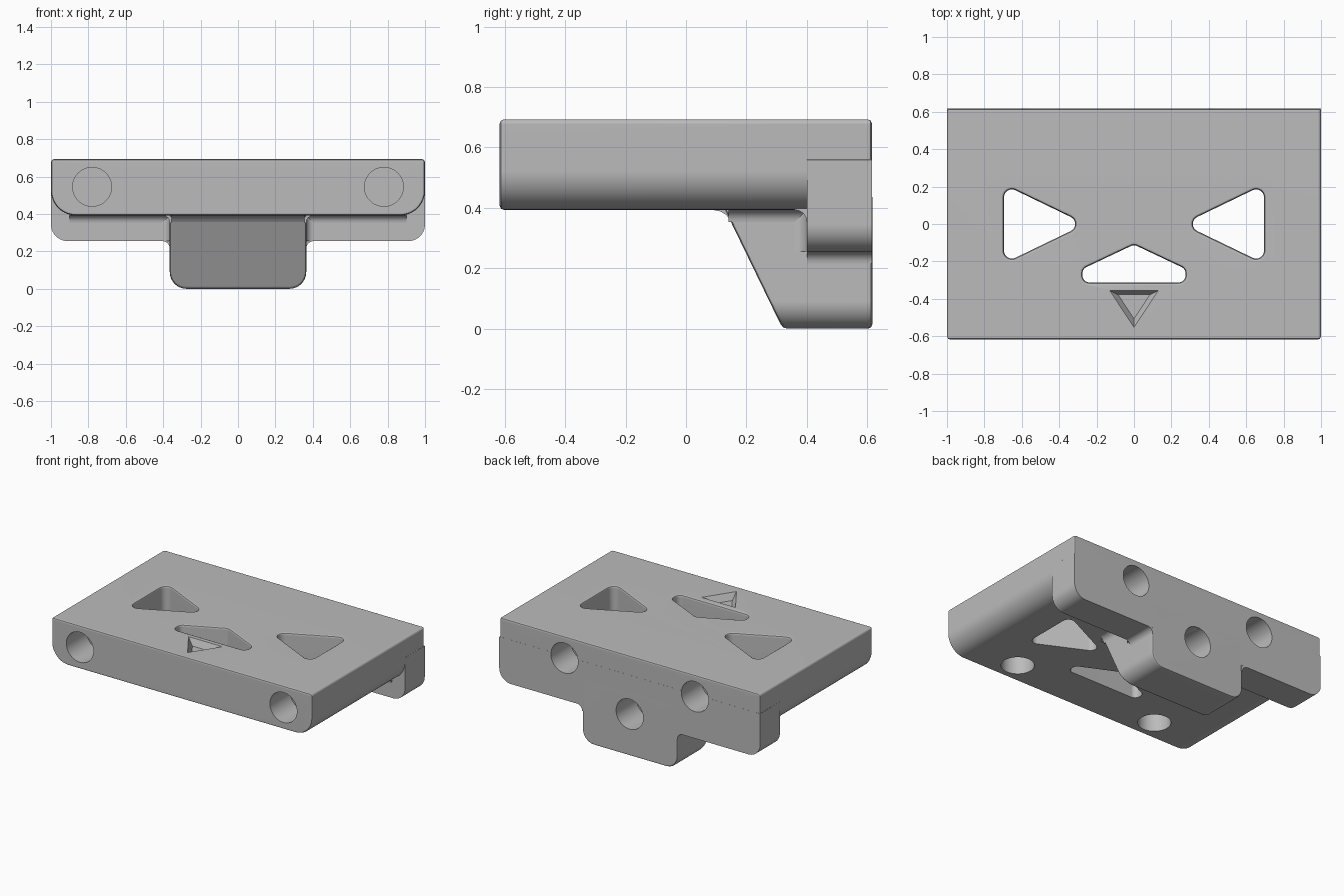
import bpy, bmesh, math
from mathutils import Vector

cube = bpy.data.objects.get("Cube")
if cube:
    bpy.data.objects.remove(cube)

grey = bpy.data.materials.new("plain grey")
grey.use_nodes = True
grey.diffuse_color = (0.5, 0.5, 0.5, 1)
grey.node_tree.nodes["Principled BSDF"].inputs["Base Color"].default_value = (0.5, 0.5, 0.5, 1)

AXES = {
    "X": lambda u, v, w: (w, u, v),
    "Y": lambda u, v, w: (u, w, v),
    "Z": lambda u, v, w: (u, v, w),
}


def rounded(points, radii, offset=0.0, steps=10):
    """Convex outline with rounded corners, optionally grown by offset."""
    pts = [Vector((*p, 0)) for p in points]
    out = []
    for i, p in enumerate(pts):
        r = radii[i]
        d1 = (pts[i - 1] - p).normalized()
        d2 = (pts[(i + 1) % len(pts)] - p).normalized()
        half = d1.angle(d2) / 2
        c = p + (d1 + d2).normalized() * r / math.sin(half)
        t = r / math.tan(half)
        a = (p + d1 * t - c).normalized()
        b = (p + d2 * t - c).normalized()
        for k in range(steps + 1):
            q = c + a.slerp(b, k / steps) * (r + offset)
            out.append((q.x, q.y))
    return out


def loft(name, axis, rings):
    """Closed solid through a list of (outline, position along axis)."""
    bm = bmesh.new()
    loops = [[bm.verts.new(AXES[axis](u, v, w)) for u, v in ring] for ring, w in rings]
    n = len(loops[0])
    for a, b in zip(loops, loops[1:]):
        for i in range(n):
            j = (i + 1) % n
            bm.faces.new((a[i], a[j], b[j], b[i]))
    bm.faces.new(loops[0])
    bm.faces.new(loops[-1])
    bmesh.ops.recalc_face_normals(bm, faces=bm.faces)
    mesh = bpy.data.meshes.new(name)
    bm.to_mesh(mesh)
    bm.free()
    mesh.materials.append(grey)
    obj = bpy.data.objects.new(name, mesh)
    bpy.context.collection.objects.link(obj)
    return obj


def prism(name, axis, outline, lo, hi):
    return loft(name, axis, [(outline, lo), (outline, hi)])


def soft_prism(name, axis, points, radii, lo, hi, e=0.014):
    """Prism whose two end rims are softly rounded."""
    steps = [(-e, 0), (-0.3 * e, 0.3 * e), (0, e)]
    rings = [(rounded(points, radii, o), lo + d) for o, d in steps]
    rings += [(rounded(points, radii, o), hi - d) for o, d in reversed(steps)]
    return loft(name, axis, rings)


def fillet(name, axis, corner, signs, r, lo, hi):
    """Concave strip that softens an inside corner."""
    (a, b), (sa, sb) = corner, signs
    ring = [(a - sa * 0.01, b - sb * 0.01), (a + sa * r, b - sb * 0.01)]
    for k in range(9):
        t = k / 8 * math.pi / 2
        ring.append((a + sa * r * (1 - math.sin(t)), b + sb * r * (1 - math.cos(t))))
    ring.append((a - sa * 0.01, b + sb * r))
    return prism(name, axis, ring, lo, hi)


def box_outline(half, lo, hi):
    return [(-half, lo), (half, lo), (half, hi), (-half, hi)]


BACK, UNDER, TOP, LIP, TAB = 0.617, 0.393, 0.693, 0.255, 0.365

# Main plate, rear lip and hanging tab
plate = soft_prism("main_plate", "Y", box_outline(0.999, UNDER, TOP),
                   [0.13, 0.13, 0.016, 0.016], -BACK, BACK - 0.001)
lip = prism("rear_lip", "Y", rounded(box_outline(1, LIP, 0.56), [0.09, 0.09, 0.002, 0.002]),
            0.4, BACK - 0.0005)
tab = soft_prism("rear_tab", "Y", box_outline(TAB, 0, 0.45),
                 [0.09, 0.09, 0.016, 0.016], 0.32, BACK)
for v in tab.data.vertices:          # lean the front face of the tab
    if v.co.y < 0.45:
        v.co.y -= 0.485 * v.co.z

# Softened inside corners
trim = [fillet("lip_fillet", "X", (0.4, UNDER), (-1, -1), 0.04, -0.9, 0.9)]
trim.append(prism("tab_front_fillet", "X",
                  [(0.09, 0.4), (0.09, 0.393), (0.115, 0.388), (0.135, 0.375),
                   (0.15, 0.352), (0.2, 0.4)], -0.355, 0.355))
for s, side in ((1, "left"), (-1, "right")):
    trim.append(fillet(side + "_tab_lip_fillet", "Y", (s * TAB, LIP), (s, -1), 0.04, 0.4, BACK - 0.001))
    trim.append(fillet(side + "_tab_plate_fillet", "Y", (s * TAB, UNDER), (s, -1), 0.04, 0.14, 0.41))
    trim.append(fillet(side + "_tab_corner_fillet", "Z", (s * TAB, 0.4), (s, -1), 0.04, LIP, 0.4))

# Cutters: windows through the plate, with flared upper rims
cutters = []


def window(points, r):
    radii = [r] * len(points)
    rings = [(0, UNDER - 0.1), (0, TOP - 0.016), (0.005, TOP - 0.005), (0.016, TOP), (0.016, TOP + 0.05)]
    cutters.append(loft("window_cutter", "Z", [(rounded(points, radii, o), z) for o, z in rings]))


for s in (1, -1):
    window([(s * 0.695, 0.21), (s * 0.695, -0.21), (s * 0.26, 0)], 0.042)
window([(0, -0.11), (0.275, -0.24), (0.275, -0.312), (-0.275, -0.312), (-0.275, -0.24)], 0.035)

# Cutter: sunken arrow mark with sloped walls
cutters.append(loft("arrow_cutter", "Z", [
    ([(-0.085, -0.378), (0.085, -0.378), (0, -0.507)], TOP - 0.045),
    ([(-0.13, -0.356), (0.13, -0.356), (0, -0.552)], TOP),
    ([(-0.13, -0.356), (0.13, -0.356), (0, -0.552)], TOP + 0.05)]))


# Cutters: round blind bores in the front, back and underside
def bore(axis, u, v, lo, hi):
    ring = [(u + 0.104 * math.cos(k * math.tau / 48), v + 0.104 * math.sin(k * math.tau / 48))
            for k in range(48)]
    cutters.append(prism("bore_cutter", axis, ring, lo, hi))


for s in (1, -1):
    bore("Y", s * 0.78, 0.545, -0.7, -BACK + 0.22)
    bore("Y", s * 0.5, 0.545, BACK - 0.22, 0.7)
    bore("Z", s * 0.555, -0.465, 0.3, UNDER + 0.2)
bore("Y", 0, 0.29, BACK - 0.22, 0.7)


def cut(obj, tools):
    bpy.context.view_layer.objects.active = obj
    for tool in tools:
        mod = obj.modifiers.new("cut", "BOOLEAN")
        mod.operation = "DIFFERENCE"
        mod.solver = "EXACT"
        mod.object = tool
        bpy.ops.object.modifier_apply(modifier=mod.name)


cut(plate, cutters)
back_bores = [c for c in cutters if max(v.co.y for v in c.data.vertices) > 0.65]
for part in (lip, tab):
    cut(part, back_bores)
for c in cutters:
    bpy.data.objects.remove(c)

# Smooth shading with crisp edges
bpy.ops.object.select_all(action="DESELECT")
for obj in [plate, lip, tab] + trim:
    obj.select_set(True)
    bpy.context.view_layer.objects.active = obj
bpy.ops.object.shade_smooth_by_angle(angle=math.radians(30))
for obj in (plate, lip, tab):
    mod = obj.modifiers.new("even_shading", "WEIGHTED_NORMAL")
    mod.keep_sharp = True
